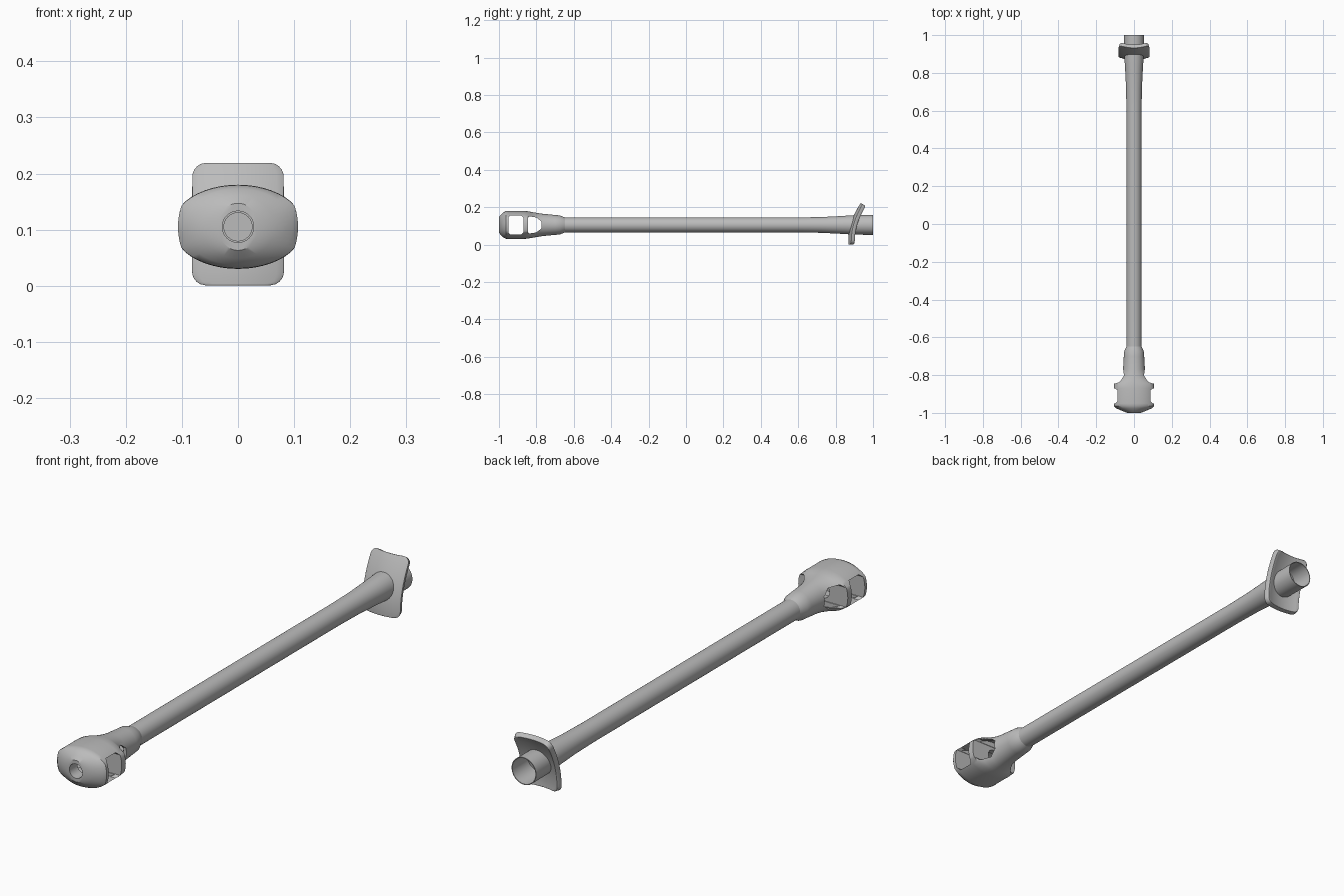
import bpy, bmesh, math

if "Cube" in bpy.data.objects:
    bpy.data.objects.remove(bpy.data.objects["Cube"])

AXIS = 0.105   # height of the tube axis
SEG = 48

steel = bpy.data.materials.new("steel_grey")
steel.diffuse_color = (0.5, 0.5, 0.5, 1)
steel.use_nodes = True
steel.node_tree.nodes["Principled BSDF"].inputs["Base Color"].default_value = steel.diffuse_color


def add_object(name, bm):
    bmesh.ops.recalc_face_normals(bm, faces=bm.faces)
    mesh = bpy.data.meshes.new(name)
    bm.to_mesh(mesh)
    bm.free()
    obj = bpy.data.objects.new(name, mesh)
    bpy.context.collection.objects.link(obj)
    mesh.materials.append(steel)
    return obj


def section(w, h):
    """Ellipse with its sides trimmed to a shallow bulge."""
    pts = []
    for i in range(SEG):
        a = 2 * math.pi * i / SEG
        x, z = w * math.cos(a), h * math.sin(a)
        limit = 0.107 - 0.007 * min(1, (z / 0.04) ** 2)
        pts.append((max(-limit, min(limit, x)), z))
    return pts


def loft(name, rings):
    """Skin rings of (y, half width, half height) and cap both ends."""
    bm = bmesh.new()
    loops = [[bm.verts.new((x, y, AXIS + z)) for x, z in section(w, h)]
             for y, w, h in rings]
    for a, b in zip(loops, loops[1:]):
        for i in range(SEG):
            j = (i + 1) % SEG
            bm.faces.new((a[i], a[j], b[j], b[i]))
    bm.faces.new(loops[0])
    bm.faces.new(loops[-1])
    return add_object(name, bm)


def side_prism(name, outline):
    """Extrude a (y, z) outline across the full width."""
    bm = bmesh.new()
    ends = [[bm.verts.new((x, y, AXIS + z)) for y, z in outline] for x in (-0.2, 0.2)]
    n = len(outline)
    for i in range(n):
        j = (i + 1) % n
        bm.faces.new((ends[0][i], ends[0][j], ends[1][j], ends[1][i]))
    bm.faces.new(ends[0])
    bm.faces.new(ends[1])
    return add_object(name, bm)


def finish(obj, angle=35):
    """Apply modifiers and smooth, keeping hard edges."""
    bpy.ops.object.select_all(action='DESELECT')
    bpy.context.view_layer.objects.active = obj
    obj.select_set(True)
    for mod in list(obj.modifiers):
        bpy.ops.object.modifier_apply(modifier=mod.name)
    bpy.ops.object.shade_smooth_by_angle(angle=math.radians(angle))


def cut(obj, cutters):
    for c in cutters:
        mod = obj.modifiers.new(c.name, 'BOOLEAN')
        mod.operation = 'DIFFERENCE'
        mod.solver = 'EXACT'
        mod.object = c
    finish(obj)
    for c in cutters:
        bpy.data.objects.remove(c)


# Tube: tapers out towards the open rear end, with a thin rear wall
loft("tube", [(y, r, r) for y, r in (
    (-0.68, 0.040), (0.60, 0.040), (0.72, 0.042), (0.82, 0.047), (0.90, 0.052),
    (1.0, 0.053), (1.0, 0.050), (0.90, 0.049), (0.80, 0.042))])
finish(bpy.data.objects["tube"])

# Muzzle brake: domed nose, wide lens-shaped body, funnel and round neck
brake = loft("muzzle_brake", [
    (-1.0, 0.036, 0.042), (-0.988, 0.066, 0.056), (-0.975, 0.097, 0.068),
    (-0.963, 0.118, 0.074), (-0.95, 0.118, 0.075), (-0.87, 0.118, 0.075),
    (-0.845, 0.116, 0.073), (-0.83, 0.092, 0.070), (-0.80, 0.066, 0.065),
    (-0.77, 0.058, 0.060), (-0.70, 0.054, 0.053), (-0.675, 0.052, 0.051),
    (-0.655, 0.043, 0.043), (-0.645, 0.039, 0.039)])

c = 0.010
front_window = [(-0.95 + c, -0.05), (-0.87 - c, -0.05), (-0.87, -0.05 + c), (-0.87, 0.05 - c),
                (-0.87 - c, 0.05), (-0.95 + c, 0.05), (-0.95, 0.05 - c), (-0.95, -0.05 + c)]
rear_window = [(-0.845, -0.038), (-0.838, -0.046), (-0.80, -0.040), (-0.772, -0.018),
               (-0.772, 0.018), (-0.80, 0.040), (-0.838, 0.046), (-0.845, 0.038)]
cut(brake, [
    loft("front_chamber", [(-0.949, 0.104, 0.063), (-0.871, 0.104, 0.063)]),
    loft("rear_chamber", [(-0.844, 0.098, 0.060), (-0.83, 0.080, 0.058),
                          (-0.80, 0.055, 0.053), (-0.77, 0.046, 0.046), (-0.74, 0.03, 0.03)]),
    side_prism("front_window", front_window),
    side_prism("rear_window", rear_window),
    loft("bore", [(-1.05, 0.028, 0.028), (-0.80, 0.028, 0.028)]),
    loft("deep_bore", [(-0.81, 0.025, 0.025), (-0.70, 0.025, 0.025)]),
])

# Shield plate: rounded corners, curved in height and swept back at the sides
Z0, Z1, HALF, CORNER = 0.001, 0.214, 0.079, 0.024
COLS = 12
ends = [0, 0.002, 0.006, 0.012, 0.018, 0.024]
rows = [Z0 + d for d in ends]
rows += [Z0 + CORNER + (Z1 - Z0 - 2 * CORNER) * k / 10 for k in range(1, 10)]
rows += [Z1 - d for d in reversed(ends)]
bm = bmesh.new()
grid = []
for z in rows:
    d = CORNER - min(z - Z0, Z1 - z, CORNER)
    w = HALF - CORNER + math.sqrt(max(0, CORNER ** 2 - d ** 2))
    s = (z - 0.11) / 0.11
    line = []
    for k in range(COLS + 1):
        x = w * (2 * k / COLS - 1)
        y = 0.892 + 0.033 * s + 0.02 * s * s + 0.015 * (x / HALF) ** 2
        line.append(bm.verts.new((x, y, z)))
    grid.append(line)
for a, b in zip(grid, grid[1:]):
    for k in range(COLS):
        bm.faces.new((a[k], a[k + 1], b[k + 1], b[k]))
plate = add_object("shield_plate", bm)
solid = plate.modifiers.new("thickness", 'SOLIDIFY')
solid.thickness = 0.021
solid.offset = 0
soft = plate.modifiers.new("soft_rim", 'BEVEL')
soft.width = 0.004
soft.segments = 2
soft.limit_method = 'ANGLE'
soft.angle_limit = math.radians(50)
finish(plate, 50)
